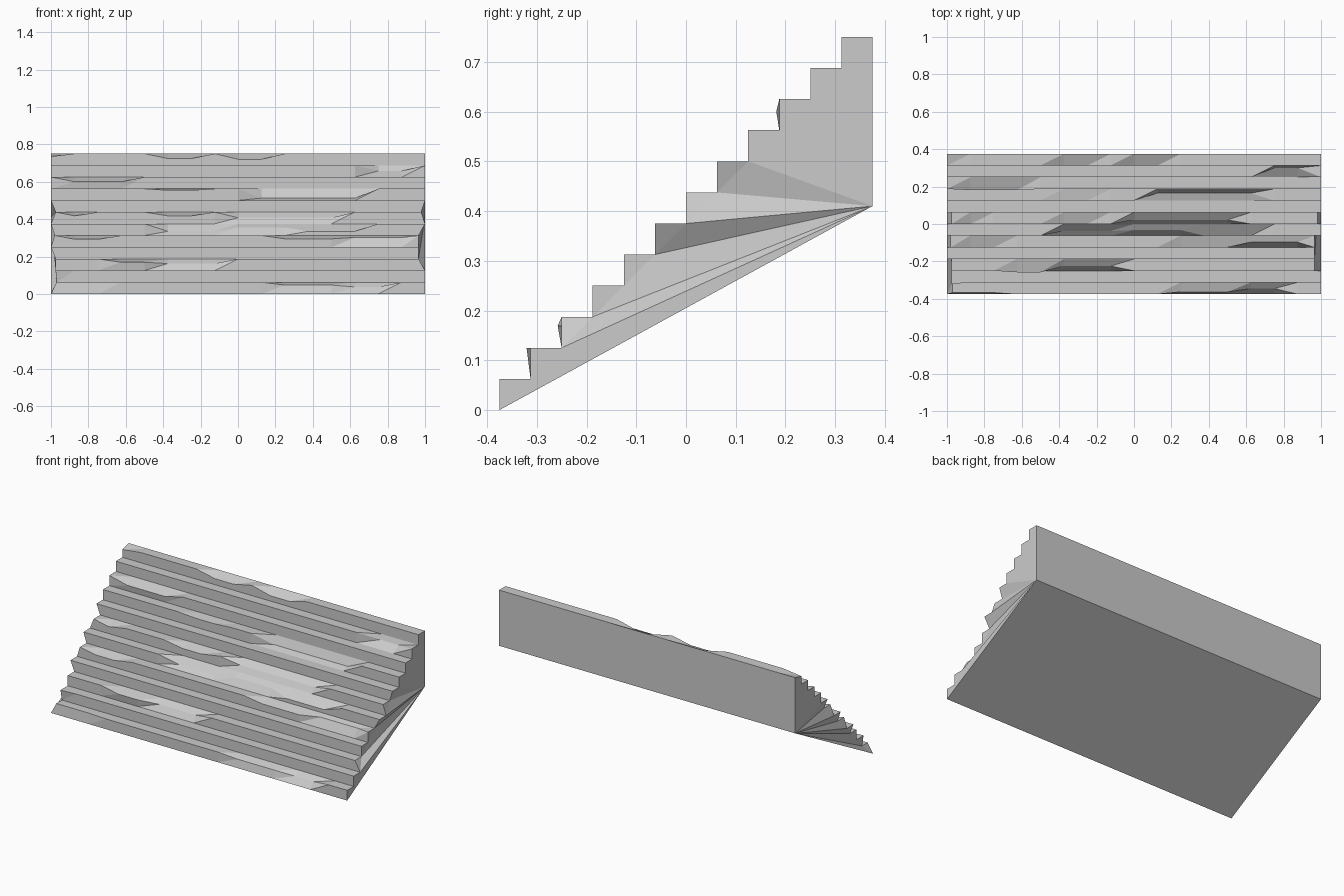
import bpy, bmesh

if "Cube" in bpy.data.objects:
    bpy.data.objects.remove(bpy.data.objects["Cube"])

N, S = 12, 0.0625            # steps, rise = run
COLS = 16                    # divisions across the width
HALF = 0.375
BACK_LOW = 0.41              # height of the underside at the back

# Worn patches on step edges: step, x start, x end, pushed back, lowered
CHIPS = [
    (0, -1.1, -0.62, 0.008, 0.0), (0, 0.12, 0.55, 0.012, 0.015), (0, 0.5, 0.87, 0.03, 0.025),
    (1, -1.1, -0.87, -0.008, 0.0),
    (2, -0.75, -0.38, -0.008, 0.018), (2, -0.5, -0.06, 0.025, 0.025),
    (4, -1.0, -0.62, 0.0, 0.02), (4, 0.12, 0.63, 0.0, 0.018), (4, 0.6, 0.95, 0.028, 0.01),
    (5, -0.5, -0.1, 0.025, 0.04), (5, -0.1, 0.37, 0.03, 0.02), (5, 0.3, 0.7, 0.0, 0.04),
    (6, -1.0, -0.75, 0.0, 0.02), (6, -0.4, -0.12, 0.0, 0.02), (6, -0.12, 0.62, 0.022, 0.03),
    (8, -0.5, -0.13, 0.0, 0.008), (8, 0.0, 0.75, 0.04, 0.05),
    (9, -1.0, -0.5, -0.006, 0.025),
    (10, 0.62, 1.0, 0.05, 0.03),
    (11, -1.1, -0.88, 0.0, 0.015), (11, -0.5, -0.13, 0.0, 0.026), (11, -0.13, 0.25, 0.0, 0.03),
]
# Steps whose end corners are broken inward
INSET = {1: {2: 0.035, 3: 0.035, 4: 0.035, 6: 0.02},
         -1: {0: 0.03, 1: 0.025, 2: 0.025, 4: 0.02, 6: 0.025}}

bm = bmesh.new()


def column(k):
    """Vertices of one stair profile, front bottom to back bottom."""
    x = -1 + 2 * k / COLS
    side = -1 if k == 0 else 1 if k == COLS else 0
    pts = []
    for i in range(N):
        y, z = -HALF + i * S, i * S
        dy = dz = 0
        for s, a, b, py, pz in CHIPS:
            if s == i and a + 0.01 < x < b - 0.01:
                dy, dz = py, pz
        worn = INSET.get(side, {})
        pts.append((x - side * worn.get(i - 1, 0), y, z))
        pts.append((x - side * worn.get(i, 0), y + dy, z + S - dz))
    pts += [(x, HALF, N * S), (x, HALF, BACK_LOW)]
    return [bm.verts.new(p) for p in pts]


cols = [column(k) for k in range(COLS + 1)]

# Skin: risers, treads, back and sloping underside
for a, b in zip(cols, cols[1:]):
    n = len(a)
    for j in range(n):
        q = (j + 1) % n
        quad = (a[j], b[j], b[q], a[q])
        bm.faces.new((quad[0], quad[1], quad[2]))
        bm.faces.new((quad[0], quad[2], quad[3]))

# Ends: a wedge per step plus a fan to the lower back corner
for c in (cols[0], cols[-1]):
    for i in range(N):
        p, nose, q = c[2 * i], c[2 * i + 1], c[2 * i + 2]
        bm.faces.new((p, nose, q))
        bm.faces.new((p, q, c[-1]))

bmesh.ops.recalc_face_normals(bm, faces=bm.faces[:])
mesh = bpy.data.meshes.new("worn_stairs")
bm.to_mesh(mesh)
bm.free()
stairs = bpy.data.objects.new("worn_stairs", mesh)
bpy.context.collection.objects.link(stairs)
